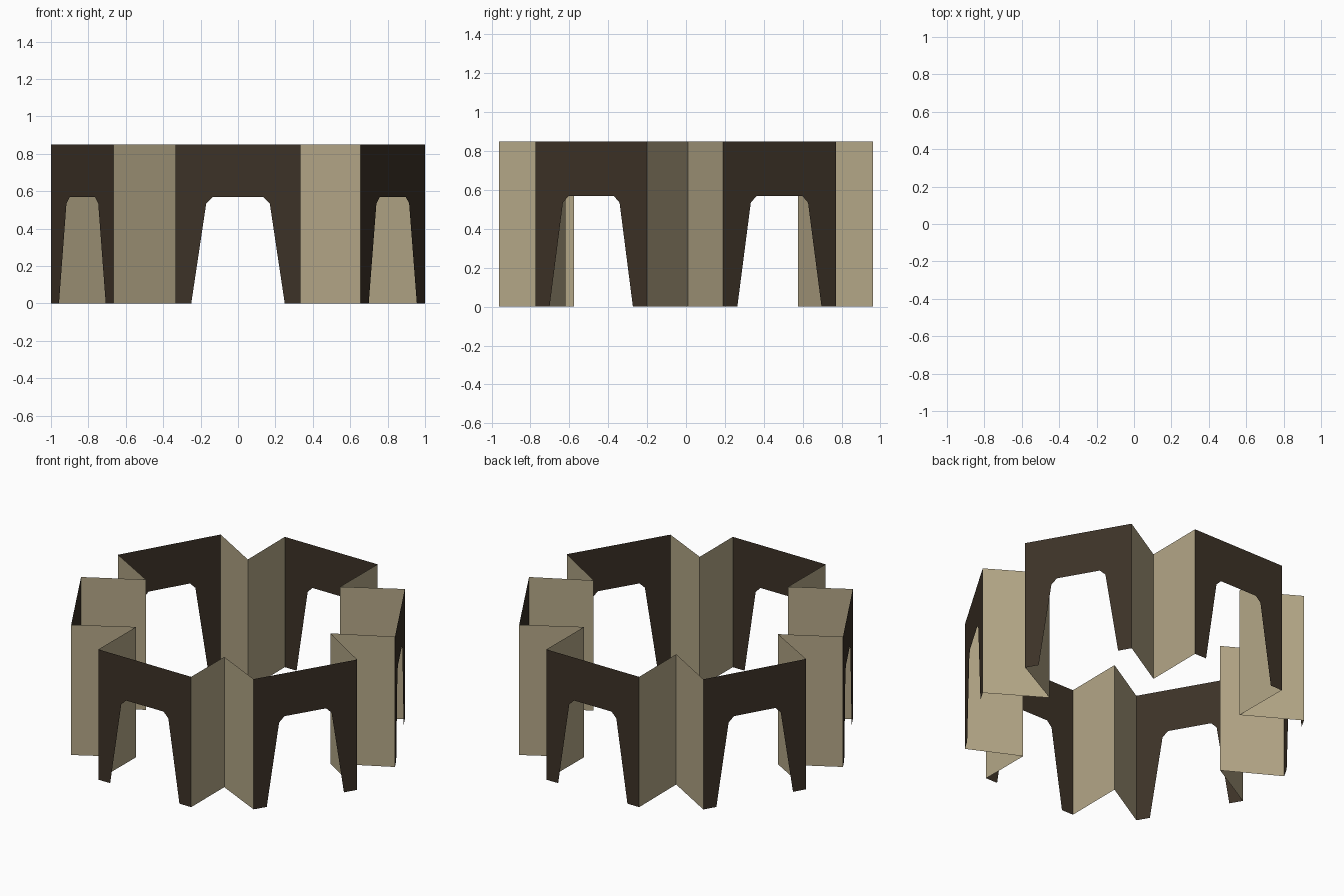
import bpy, bmesh, math
from mathutils import Vector

if "Cube" in bpy.data.objects:
    bpy.data.objects.remove(bpy.data.objects["Cube"])

H = 0.85          # wall height
A = 0.961         # distance of arch panels from centre
W = 0.335         # half width of an arch panel


def material(name, rgb):
    m = bpy.data.materials.new(name)
    m.diffuse_color = (*rgb, 1)
    m.use_nodes = True
    m.node_tree.nodes["Principled BSDF"].inputs["Base Color"].default_value = m.diffuse_color
    return m


dark = material("dark brown", (0.046, 0.032, 0.020))
tan = material("tan", (0.456, 0.386, 0.242))


def sheet(name, polys, mat):
    """Flat, zero-thickness panels from 3D outlines."""
    bm = bmesh.new()
    for pts in polys:
        bm.faces.new([bm.verts.new(p) for p in pts])
    bmesh.ops.remove_doubles(bm, verts=bm.verts, dist=1e-5)
    me = bpy.data.meshes.new(name)
    bm.to_mesh(me)
    bm.free()
    me.materials.append(mat)
    ob = bpy.data.objects.new(name, me)
    bpy.context.collection.objects.link(ob)
    return ob


# arch outline across the panel, (offset, height)
half = [(0.25, 0), (W, 0), (W, H)]
opening = [(-0.135, 0.57), (0.135, 0.57), (0.17, 0.535)]
arch = half + [(-x, z) for x, z in reversed(half)] + [(-0.17, 0.535)] + opening

# endpoints of each arch panel in plan, counter-clockwise from the front
ends = []
for i in range(6):
    a = math.radians(-90 + 60 * i)
    n = Vector((math.cos(a), math.sin(a)))
    t = Vector((-n.y, n.x))
    start, end = n * A - t * W, n * A + t * W
    if i == 1:    # front right panel sits very slightly turned
        start, end = Vector((0.655, -0.775)), Vector((1.0, -0.2))
    ends.append((start, end))

# inner folds between neighbouring arches
folds = [Vector((math.cos(math.radians(-60 + 60 * i)),
                 math.sin(math.radians(-60 + 60 * i)))) * 0.665 for i in range(6)]
folds[0] = Vector((0.335, -0.62))
folds[1] = Vector((0.66, 0.01))

for i in range(6):
    s, e = ends[i]
    mid, t = (s + e) / 2, (e - s).normalized()
    # arched panel
    sheet(f"arch_panel_{i + 1}",
          [[(mid.x + t.x * u, mid.y + t.y * u, z) for u, z in arch]], dark)
    # folded V wall to the next arch
    nxt, f = ends[(i + 1) % 6][0], folds[i]
    wings = [[(p.x, p.y, 0), (q.x, q.y, 0), (q.x, q.y, H), (p.x, p.y, H)]
             for p, q in ((e, f), (f, nxt))]
    sheet(f"folded_wall_{i + 1}", wings, tan)
